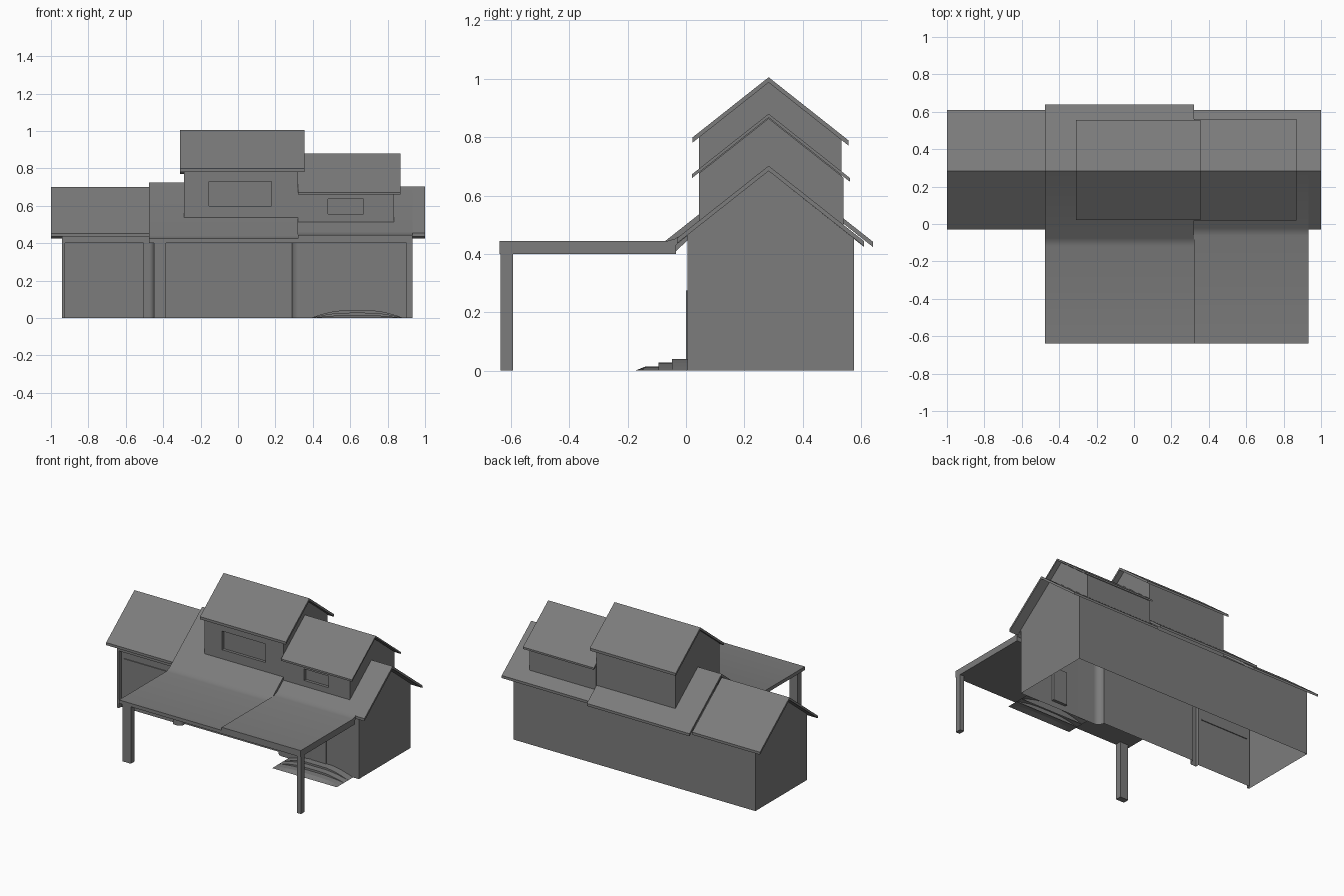
import bpy, bmesh, math

if "Cube" in bpy.data.objects:
    bpy.data.objects.remove(bpy.data.objects["Cube"])

RIDGE_Y = 0.283
SLOPE = 0.79

# Dark grey finish shared by every part
dark = bpy.data.materials.new("dark_grey")
dark.diffuse_color = (0.2, 0.2, 0.2, 1)
dark.use_nodes = True
dark.node_tree.nodes["Principled BSDF"].inputs["Base Color"].default_value = dark.diffuse_color


def make(name, verts, faces, smooth=False, recalc=True):
    me = bpy.data.meshes.new(name)
    me.from_pydata(verts, [], faces)
    me.materials.append(dark)
    bm = bmesh.new()
    bm.from_mesh(me)
    if recalc:
        bmesh.ops.recalc_face_normals(bm, faces=bm.faces)
    bm.to_mesh(me)
    bm.free()
    ob = bpy.data.objects.new(name, me)
    bpy.context.collection.objects.link(ob)
    if smooth:
        bpy.ops.object.select_all(action='DESELECT')
        ob.select_set(True)
        bpy.context.view_layer.objects.active = ob
        bpy.ops.object.shade_smooth_by_angle(angle=math.radians(45))
    return ob


def prism(name, profile, x0, x1, smooth=False):
    """Extrude a closed (y, z) profile along x."""
    n = len(profile)
    verts = [(x, y, z) for x in (x0, x1) for y, z in profile]
    faces = [(i, (i + 1) % n, n + (i + 1) % n, n + i) for i in range(n)]
    faces += [tuple(range(n)), tuple(range(n, 2 * n))]
    return make(name, verts, faces, smooth)


def box(name, x0, x1, y0, y1, z0, z1):
    return prism(name, [(y0, z0), (y1, z0), (y1, z1), (y0, z1)], x0, x1)


def gable_roof(name, x0, x1, y0, y1, ridge, t=0.018):
    zf, zb = ridge - SLOPE * (RIDGE_Y - y0), ridge - SLOPE * (y1 - RIDGE_Y)
    return prism(name, [(y0, zf), (RIDGE_Y, ridge), (y1, zb),
                        (y1, zb - t), (RIDGE_Y, ridge - t), (y0, zf - t)], x0, x1)


def porch_roof(name, x0, x1, flat_z, ridge, y_back):
    """Gable roof whose front slope sweeps out into the flat porch canopy."""
    y_join = RIDGE_Y - (ridge - flat_z) / SLOPE
    zb = ridge - SLOPE * (y_back - RIDGE_Y)
    r = 0.02
    return prism(name, [(-0.638, 0.40), (-0.638, flat_z), (y_join - r, flat_z),
                        (y_join + 0.002, flat_z + 0.006), (y_join + r, flat_z + SLOPE * r),
                        (RIDGE_Y, ridge), (y_back, zb), (y_back, zb - 0.018),
                        (RIDGE_Y, ridge - 0.018), (-0.035, flat_z - 0.015),
                        (-0.035, 0.40)], x0, x1, True)


def tower(name, x0, x1, y0, y1, ridge, window):
    """Upper storey with gable ends and a recessed front window."""
    under = ridge - 0.016
    ob = prism(name, [(y0, 0.48), (y0, under - SLOPE * (RIDGE_Y - y0)), (RIDGE_Y, under),
                      (y1, under - SLOPE * (y1 - RIDGE_Y)), (y1, 0.48)], x0, x1)
    wx0, wx1, wz0, wz1 = window
    cut = box("window_cutter", wx0, wx1, y0 - 0.05, y0 + 0.02, wz0, wz1)
    mod = ob.modifiers.new("window", 'BOOLEAN')
    mod.operation = 'DIFFERENCE'
    mod.solver = 'EXACT'
    mod.object = cut
    bpy.context.view_layer.objects.active = ob
    bpy.ops.object.modifier_apply(modifier=mod.name)
    bpy.data.objects.remove(cut)


# Ground floor front wall: garage recess and a rounded, set-back middle bay
def fillet(cx, cy, r, a0, a1, n=8):
    return [(cx + r * math.cos(math.radians(a0 + (a1 - a0) * i / n)),
             cy + r * math.sin(math.radians(a0 + (a1 - a0) * i / n))) for i in range(n + 1)]


F, G, R, R2 = 0.005, 0.03, 0.03, 0.045
path = [(-0.94, F), (-0.925, F), (-0.925, G), (-0.505, G), (-0.505, F)]
path += fillet(-0.475, F + R, R, -90, 0)
path += [(-0.445, F + R2), (0.29, F + R2)]
path += fillet(0.335, F + R2, R2, 180, 270)
path += [(0.932, F)]
n = len(path)
verts = [(x, y, z) for z in (0, 0.455) for x, y in path]
make("front_wall", verts, [(i, i + 1, n + i + 1, n + i) for i in range(n - 1)], True, False)
box("garage_header", -0.925, -0.505, F, G, 0.40, 0.455)
box("garage_door_rail", -0.90, -0.53, G - 0.006, G + 0.006, 0.335, 0.345)

# Back and gable walls, with the underside left open
B = 0.575
side = [(F, 0), (B, 0), (B, 0.453), (RIDGE_Y, 0.684), (F, 0.464)]
verts = [(x, y, z) for x in (-0.94, 0.932) for y, z in side]
make("side_and_back_walls", verts, [(4, 3, 2, 1, 0), (5, 6, 7, 8, 9), (1, 2, 7, 6)], recalc=False)

# Main roofs
gable_roof("left_roof", -1.0, -0.475, -0.03, 0.61, 0.70)
porch_roof("middle_roof_and_porch", -0.475, 0.32, 0.424, 0.724, 0.64)
porch_roof("right_roof_and_porch", 0.32, 0.932, 0.445, 0.702, 0.61)
gable_roof("right_roof_end", 0.932, 1.0, -0.03, 0.61, 0.702)

# Upper storeys
tower("tall_upper_storey", -0.29, 0.32, 0.045, 0.532, 1.005, (-0.155, 0.18, 0.60, 0.73))
gable_roof("tall_upper_roof", -0.31, 0.355, 0.022, 0.557, 1.005)
tower("low_upper_storey", 0.32, 0.835, 0.045, 0.54, 0.88, (0.48, 0.67, 0.555, 0.635))
gable_roof("low_upper_roof", 0.32, 0.869, 0.02, 0.562, 0.88, 0.013)

# Porch posts
box("left_porch_post", -0.45, -0.385, -0.635, -0.593, 0, 0.41)
box("right_porch_post", 0.90, 0.932, -0.635, -0.593, 0, 0.41)

# Front door
box("front_door", 0.57, 0.68, 0.0, 0.025, 0.04, 0.275)


# Entry steps: each tread arches down to the ground at both sides, open below
def step(name, y_foot, y_edge, y_back, height, seg=12):
    arch = []
    for i in range(seg + 1):
        t = i / seg * 2 - 1
        k = min(1.0, (1 - abs(t)) / 0.75)
        arch.append((0.637 + 0.25 * t, height * math.sin(k * math.pi / 2)))
    m = len(arch)
    verts = [(x, y_foot, 0) for x, z in arch]
    verts += [(x, y, z) for y in (y_edge, y_back) for x, z in arch]
    faces = [(r * m + i, r * m + i + 1, (r + 1) * m + i + 1, (r + 1) * m + i)
             for r in range(2) for i in range(m - 1)]
    make(name, verts, faces, recalc=False)


step("bottom_step", -0.175, -0.14, -0.094, 0.014)
step("middle_step", -0.094, -0.094, -0.048, 0.028)
step("top_step", -0.048, -0.048, F, 0.041)
